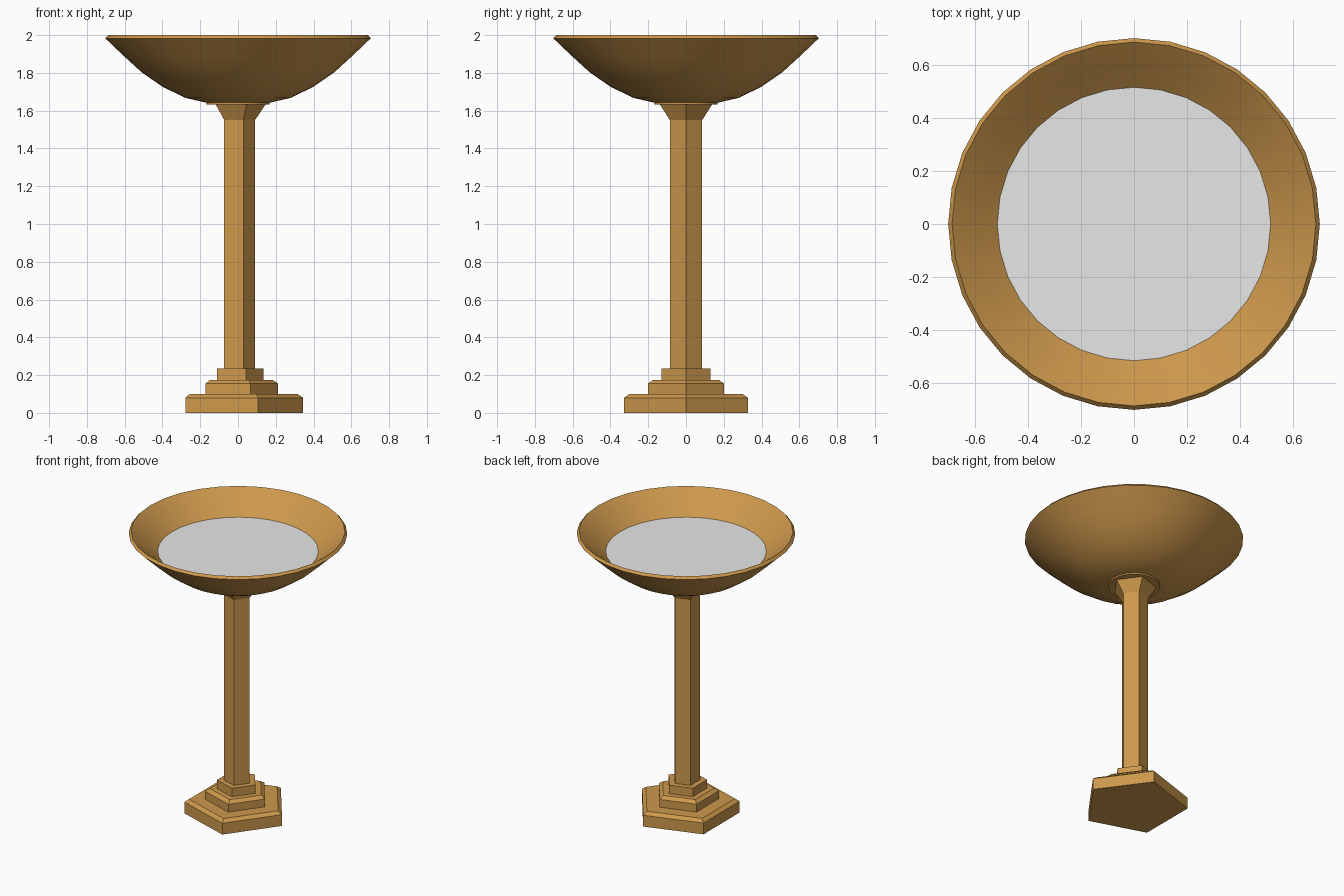
import bpy
import bmesh
from math import cos, sin, tau, radians

cube = bpy.data.objects.get("Cube")
if cube:
    bpy.data.objects.remove(cube)


def make_material(name, color):
    mat = bpy.data.materials.new(name)
    mat.use_nodes = True
    mat.diffuse_color = color
    mat.node_tree.nodes["Principled BSDF"].inputs["Base Color"].default_value = color
    return mat


def lathe(name, profile, sides, mat, smooth=False):
    """Stack rings of (radius, height), first vertex on +x, and cap both ends."""
    bm = bmesh.new()
    rings = [[bm.verts.new((r * cos(tau * i / sides), r * sin(tau * i / sides), z))
              for i in range(sides)] for r, z in profile]
    for low, high in zip(rings, rings[1:]):
        for i in range(sides):
            j = (i + 1) % sides
            bm.faces.new((low[i], low[j], high[j], high[i]))
    bm.faces.new(rings[0][::-1])
    bm.faces.new(rings[-1])
    mesh = bpy.data.meshes.new(name)
    bm.to_mesh(mesh)
    bm.free()
    mesh.materials.append(mat)
    obj = bpy.data.objects.new(name, mesh)
    bpy.context.collection.objects.link(obj)
    if smooth:
        bpy.ops.object.select_all(action="DESELECT")
        obj.select_set(True)
        bpy.context.view_layer.objects.active = obj
        bpy.ops.object.shade_smooth_by_angle(angle=radians(30))
    return obj


bronze = make_material("bronze", (0.61, 0.314, 0.072, 1))
water = make_material("pale water", (0.8, 0.8, 0.8, 1))

# Five-sided stepped foot
lathe("foot_lower_step", [(0.345, 0), (0.345, 0.08), (0.315, 0.1)], 5, bronze)
lathe("foot_middle_step", [(0.212, 0.1), (0.212, 0.155), (0.182, 0.175)], 5, bronze)
lathe("foot_upper_step", [(0.136, 0.175), (0.136, 0.235)], 5, bronze)

# Five-sided column flaring out under the bowl
lathe("column", [(0.09, 0.235), (0.09, 1.55), (0.145, 1.632)], 5, bronze)

# Round collar between column and bowl
lathe("collar", [(0.167, 1.632), (0.167, 1.645)], 32, bronze)

# Bowl: outside, beveled rim, inside wall down to the floor
lathe("bowl", [(0.167, 1.642), (0.28, 1.668), (0.4, 1.727), (0.51, 1.803),
               (0.6, 1.885), (0.703, 1.983), (0.688, 2.0),
               (0.6, 1.93), (0.515, 1.855), (0.4, 1.77), (0.2, 1.7)],
      32, bronze, smooth=True)

# Flat water surface
lathe("water_surface", [(0.515, 1.854), (0.517, 1.858)], 32, water)
